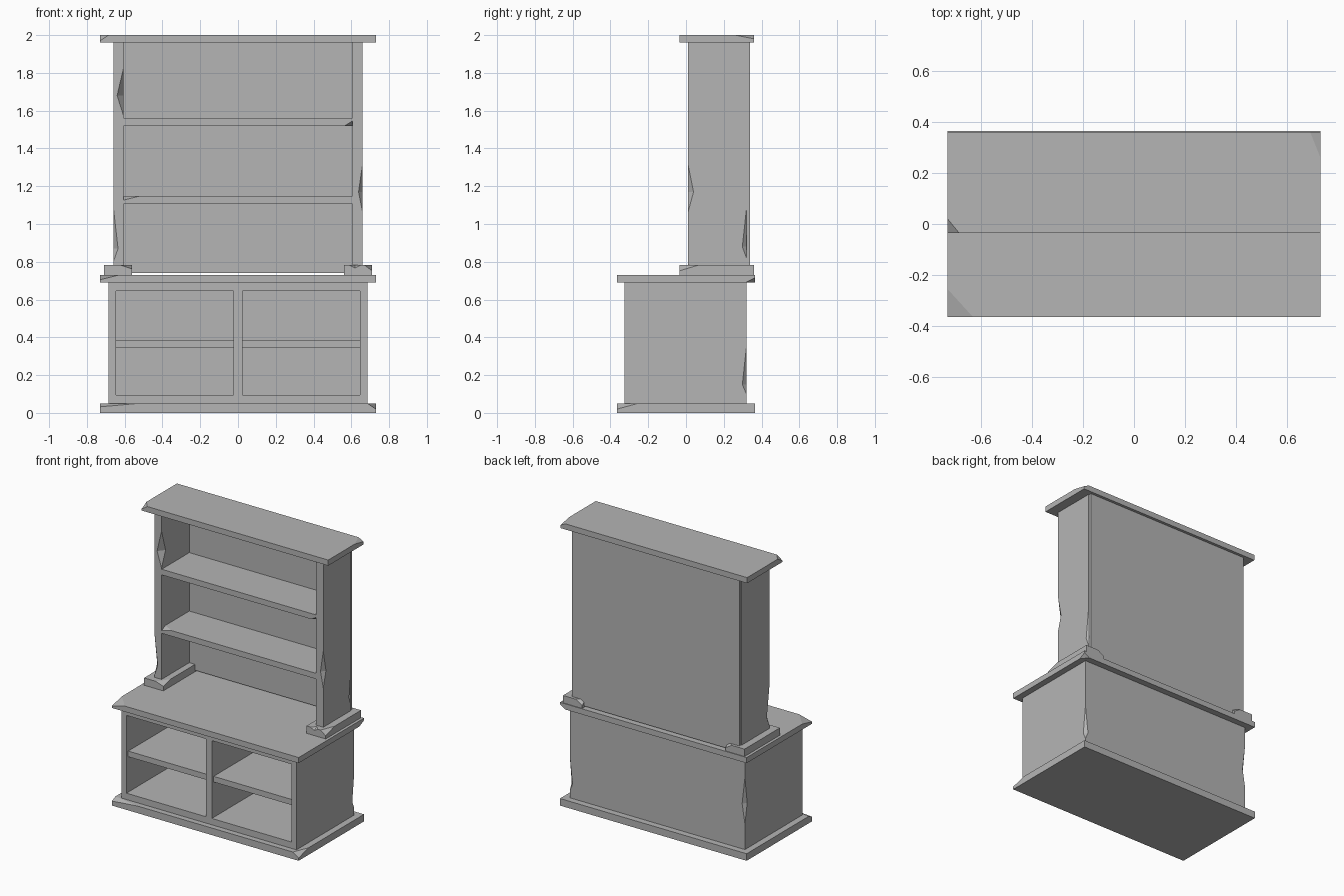
import bpy
import bmesh

cube = bpy.data.objects.get("Cube")
if cube:
    bpy.data.objects.remove(cube, do_unlink=True)

GREY = (0.46, 0.46, 0.46, 1)
grey = bpy.data.materials.new("plain grey")
grey.use_nodes = True
grey.diffuse_color = GREY
grey.node_tree.nodes["Principled BSDF"].inputs["Base Color"].default_value = GREY


def add_object(name, bm):
    bmesh.ops.recalc_face_normals(bm, faces=bm.faces[:])
    mesh = bpy.data.meshes.new(name)
    bm.to_mesh(mesh)
    bm.free()
    mesh.materials.append(grey)
    obj = bpy.data.objects.new(name, mesh)
    bpy.context.collection.objects.link(obj)
    return obj


def box(name, x, y, z):
    """Box from (low, high) ranges on each axis."""
    bm = bmesh.new()
    bmesh.ops.create_cube(bm, size=1)
    for v in bm.verts:
        v.co = [r[0] if c < 0 else r[1] for c, r in zip(v.co, (x, y, z))]
    return add_object(name, bm)


def subtract(obj, cutter):
    cutter.hide_render = True
    mod = obj.modifiers.new("cut", "BOOLEAN")
    mod.operation = "DIFFERENCE"
    mod.solver = "EXACT"
    mod.object = cutter
    bpy.context.view_layer.objects.active = obj
    bpy.ops.object.modifier_apply(modifier=mod.name)
    bpy.data.objects.remove(cutter, do_unlink=True)


def chip(obj, centre, rx, ry, down, up=None):
    """Chop a corner or nick an edge with a stretched octahedron."""
    up = up or down
    bm = bmesh.new()
    x, y, z = centre
    ring = [bm.verts.new(p) for p in
            ((x + rx, y, z), (x, y + ry, z), (x - rx, y, z), (x, y - ry, z))]
    tips = [bm.verts.new((x, y, z + up)), bm.verts.new((x, y, z - down))]
    for i in range(4):
        for tip in tips:
            bm.faces.new((ring[i], ring[(i + 1) % 4], tip))
    subtract(obj, add_object("chip_cutter", bm))


# Lower cabinet
W, D = 0.73, 0.365
plinth = box("plinth", (-W, W), (-D, D), (0, 0.05))
body = box("cabinet_body", (-0.685, 0.685), (-0.325, 0.32), (0.05, 0.69))
counter = box("countertop", (-W, W), (-D, D), (0.69, 0.73))
for side, span in (("right", (-0.645, -0.023)), ("left", (0.023, 0.645))):
    subtract(body, box("opening_cutter", span, (-0.5, 0.295), (0.095, 0.645)))
    box(side + "_cabinet_shelf", span, (-0.305, 0.3), (0.345, 0.385))

# Upper rack
feet, uprights = {}, {}
for s, side in ((-1, "right"), (1, "left")):
    feet[s] = box(side + "_foot", sorted((s * 0.56, s * 0.71)), (-0.035, 0.36), (0.73, 0.782))
    uprights[s] = box(side + "_upright", sorted((s * 0.605, s * 0.66)), (0.01, 0.32), (0.782, 1.96))
box("back_panel", (-0.655, 0.655), (0.32, 0.34), (0.74, 1.96))
low_shelf = box("lower_rack_shelf", (-0.605, 0.605), (0.012, 0.32), (1.107, 1.147))
high_shelf = box("upper_rack_shelf", (-0.605, 0.605), (0.012, 0.32), (1.52, 1.56))
cornice = box("cornice", (-W, W), (-0.035, 0.36), (1.96, 2))

# Worn corners
chip(cornice, (-W, -0.035, 2), 0.045, 0.055, 0.03)
chip(cornice, (W, 0.36, 2), 0.04, 0.1, 0.02)
chip(counter, (-W, -D, 0.73), 0.1, 0.11, 0.025)
chip(counter, (W, D, 0.69), 0.04, 0.05, 0.025)
chip(plinth, (-W, -D, 0.05), 0.2, 0.04, 0.018)
chip(plinth, (W, -D, 0.05), 0.045, 0.11, 0.03)
chip(low_shelf, (-0.605, 0.012, 1.147), 0.08, 0.04, 0.02)
chip(high_shelf, (0.605, 0.012, 1.52), 0.04, 0.04, 0.025)
chip(feet[-1], (-0.56, -0.035, 0.782), 0.06, 0.08, 0.02)
chip(feet[1], (0.71, -0.035, 0.782), 0.04, 0.1, 0.03)
chip(feet[1], (0.62, -0.035, 0.782), 0.03, 0.03, 0.015)
for s in feet:
    chip(feet[s], (s * 0.56, 0.36, 0.782), 0.05, 0.04, 0.03)

# Nicks along the vertical edges
chip(uprights[-1], (-0.605, 0.01, 1.68), 0.035, 0.045, 0.11, 0.15)
chip(uprights[-1], (-0.66, 0.01, 0.87), 0.025, 0.03, 0.07, 0.22)
chip(uprights[1], (0.66, 0.01, 1.17), 0.022, 0.03, 0.11, 0.15)
chip(uprights[1], (0.66, 0.32, 0.88), 0.02, 0.022, 0.06, 0.2)
chip(body, (0.685, 0.32, 0.15), 0.022, 0.022, 0.05, 0.2)
chip(body, (-0.685, 0.32, 0.37), 0.022, 0.025, 0.14, 0.19)
